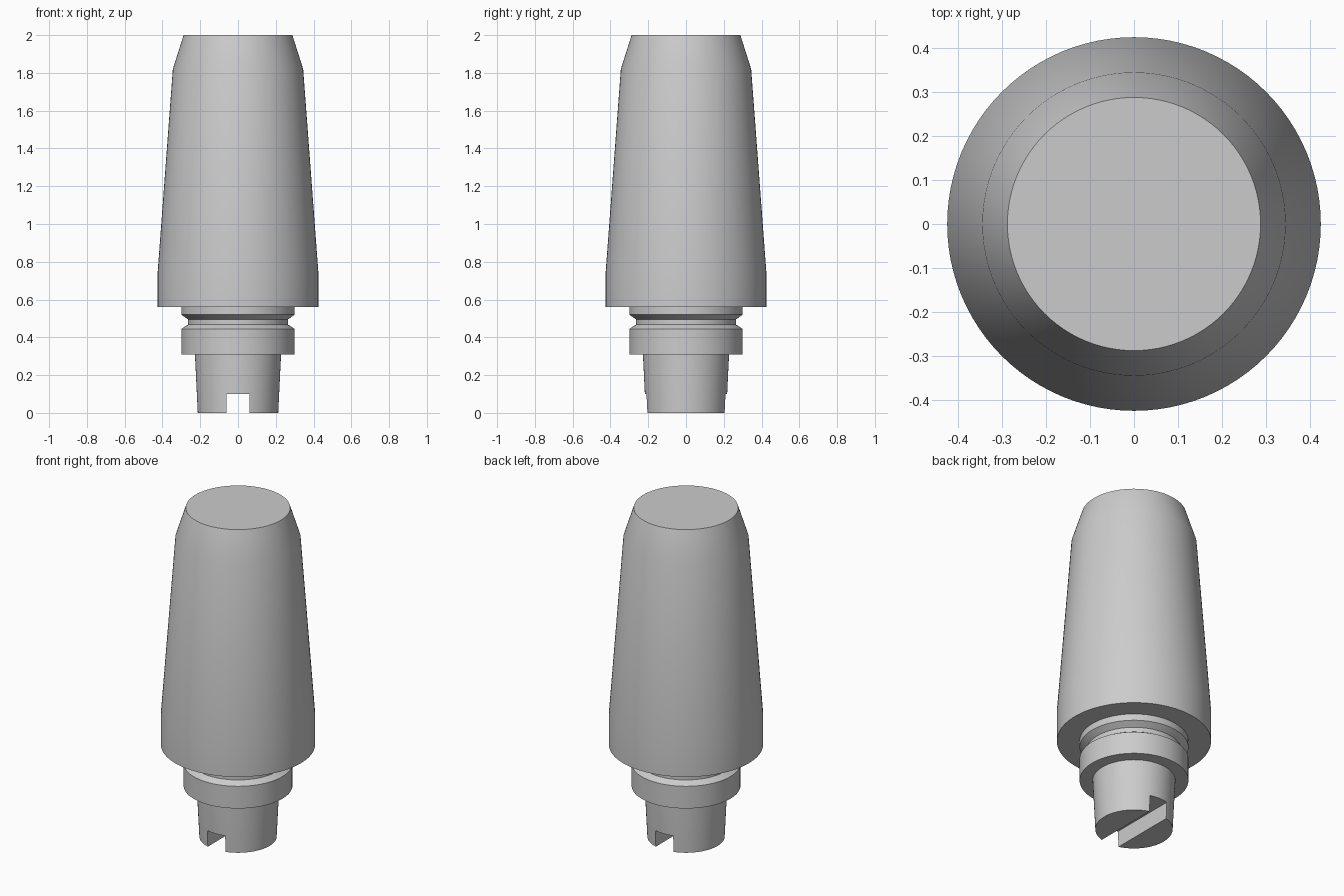
import bpy
import bmesh
from math import cos, sin, tau, radians

cube = bpy.data.objects.get("Cube")
if cube:
    bpy.data.objects.remove(cube, do_unlink=True)

SIDES = 96

# Single plain grey finish
grey = bpy.data.materials.new("plain_grey")
grey.use_nodes = True
grey.diffuse_color = (0.6, 0.6, 0.6, 1)
grey.node_tree.nodes["Principled BSDF"].inputs["Base Color"].default_value = (0.6, 0.6, 0.6, 1)


def lathe(name, profile):
    """Capped solid of revolution from (radius, height) points, bottom to top."""
    bm = bmesh.new()
    rings = [[bm.verts.new((r * cos(tau * i / SIDES), r * sin(tau * i / SIDES), z))
              for i in range(SIDES)] for r, z in profile]
    for low, high in zip(rings, rings[1:]):
        for i in range(SIDES):
            j = (i + 1) % SIDES
            bm.faces.new((low[i], low[j], high[j], high[i]))
    bm.faces.new(rings[0][::-1])
    bm.faces.new(rings[-1])
    mesh = bpy.data.meshes.new(name)
    bm.to_mesh(mesh)
    bm.free()
    mesh.materials.append(grey)
    obj = bpy.data.objects.new(name, mesh)
    bpy.context.collection.objects.link(obj)
    return obj


# Tapered sleeve with a steeper shoulder at the flat top
sleeve = lathe("sleeve", [(0.425, 0.56), (0.425, 0.75), (0.345, 1.82), (0.288, 2.0)])

# Collar with a bevelled ring groove, seated inside the sleeve
collar = lathe("grooved_collar", [(0.3, 0.31), (0.3, 0.445), (0.265, 0.467),
                                  (0.265, 0.495), (0.3, 0.52), (0.3, 0.58)])

# Tapered tail, seated inside the collar
tail = lathe("slotted_tail", [(0.213, 0), (0.228, 0.31), (0.228, 0.33)])

# Drive slot across the bottom of the tail, running front to back
bpy.ops.mesh.primitive_cube_add(size=1, location=(0, 0, 0))
cutter = bpy.context.object
cutter.name = "slot_cutter"
cutter.scale = (0.12, 1, 0.2)
cutter.data.materials.append(grey)
cutter.hide_render = True
cutter.display_type = 'WIRE'
slot = tail.modifiers.new("slot", 'BOOLEAN')
slot.operation = 'DIFFERENCE'
slot.solver = 'EXACT'
slot.object = cutter
bpy.ops.object.select_all(action='DESELECT')
tail.select_set(True)
bpy.context.view_layer.objects.active = tail
bpy.ops.object.modifier_apply(modifier=slot.name)
bpy.data.objects.remove(cutter, do_unlink=True)

# Smooth round walls, sharp rims
for obj in (sleeve, collar, tail):
    bpy.ops.object.select_all(action='DESELECT')
    obj.select_set(True)
    bpy.context.view_layer.objects.active = obj
    bpy.ops.object.shade_smooth_by_angle(angle=radians(30))
